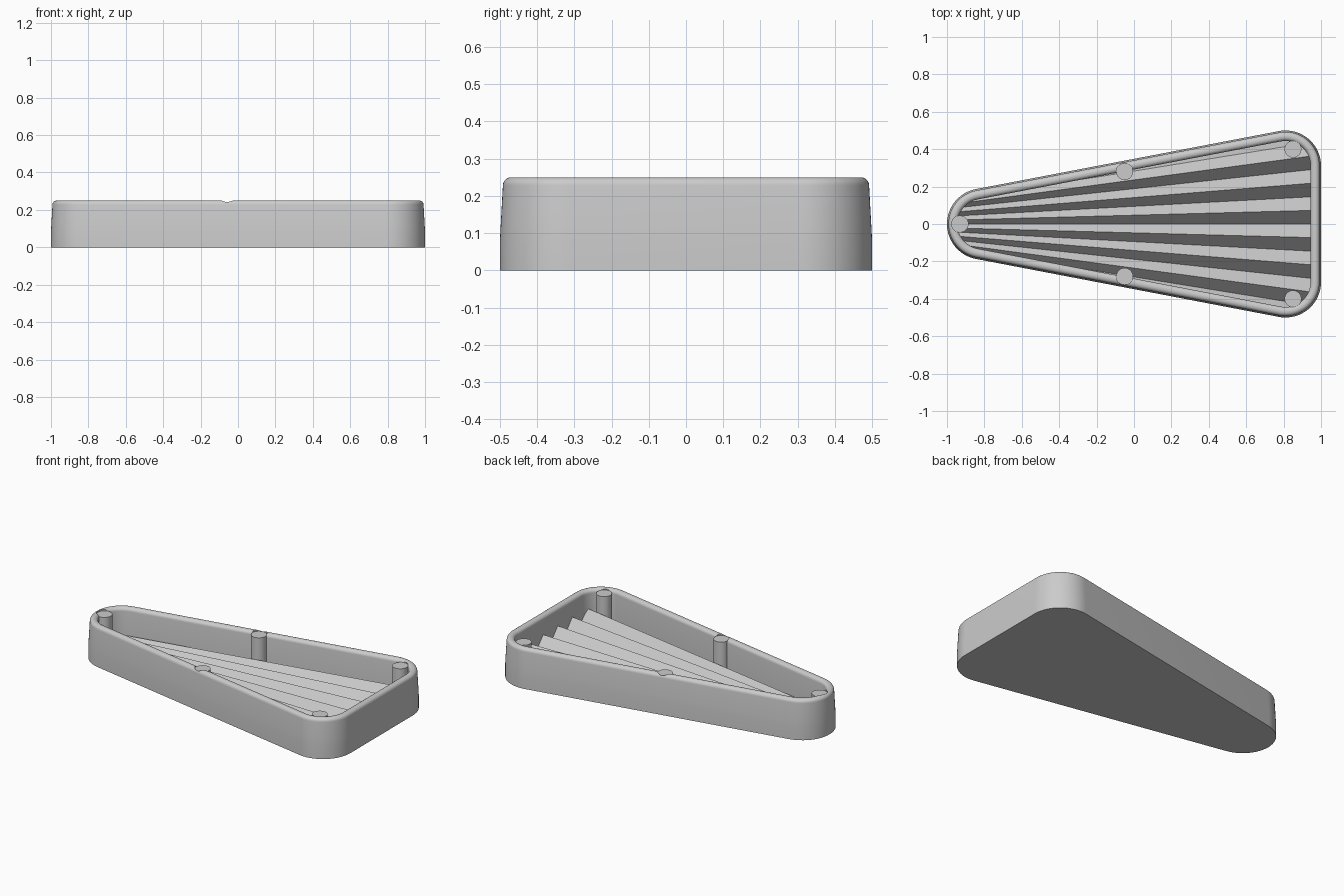
import bpy, bmesh, math
from math import sin, cos, pi

if "Cube" in bpy.data.objects:
    bpy.data.objects.remove(bpy.data.objects["Cube"])

R = 0.19                      # corner radius of the outline
LX, RX, RY = -0.81, 0.81, 0.31
TILT = 90 + math.degrees(math.atan2(RY, RX - LX))
FLOOR = 0.05


def outline(d, z, n=24):
    """Rounded wedge outline, inset by d, at height z."""
    pts = []
    for cx, cy, a, b in ((RX, RY, 0, TILT), (LX, 0, TILT, 360 - TILT),
                         (RX, -RY, 360 - TILT, 360)):
        for i in range(n + 1):
            t = math.radians(a + (b - a) * i / n)
            pts.append((cx + (R - d) * cos(t), cy + (R - d) * sin(t), z))
    return pts


def loft(name, rings):
    """Skin closed rings and cap both ends."""
    bm = bmesh.new()
    loops = [[bm.verts.new(p) for p in ring] for ring in rings]
    for a, b in zip(loops, loops[1:]):
        for i in range(len(a)):
            j = (i + 1) % len(a)
            bm.faces.new((a[i], a[j], b[j], b[i]))
    bm.faces.new(loops[0][::-1])
    bm.faces.new(loops[-1])
    bmesh.ops.recalc_face_normals(bm, faces=bm.faces)
    me = bpy.data.meshes.new(name)
    bm.to_mesh(me)
    bm.free()
    ob = bpy.data.objects.new(name, me)
    bpy.context.collection.objects.link(ob)
    return ob


def activate(ob):
    bpy.ops.object.select_all(action='DESELECT')
    ob.select_set(True)
    bpy.context.view_layer.objects.active = ob


def smooth(ob):
    activate(ob)
    bpy.ops.object.shade_smooth_by_angle(angle=math.radians(30))


def boolean(ob, cutter, op):
    """Apply a boolean and remove its cutter."""
    cutter.hide_render = True
    mod = ob.modifiers.new(op, 'BOOLEAN')
    mod.operation, mod.object, mod.solver = op, cutter, 'EXACT'
    activate(ob)
    bpy.ops.object.modifier_apply(modifier=mod.name)
    bpy.data.objects.remove(cutter)


def cylinder(name, x, y, z0, z1, r=0.045):
    circle = [(x + r * cos(2 * pi * i / 48), y + r * sin(2 * pi * i / 48)) for i in range(48)]
    return loft(name, [[(px, py, z) for px, py in circle] for z in (z0, z1)])


# Tray: tapered wall with a rounded rim and recessed floor
f = 0.022
profile = [(0, 0), (0, 0.08), (0.002, 0.12)]
profile += [(0.008 + f - f * cos(a), 0.25 - f + f * sin(a))
            for a in [pi / 2 * i / 6 for i in range(7)]]
profile += [(0.056 - f + f * sin(a), 0.25 - f + f * cos(a))
            for a in [pi / 2 * i / 6 for i in range(7)]]
profile += [(0.056, FLOOR)]
tray = loft("tray", [outline(d, z) for d, z in profile])

# Posts, with matching shallow notches in the rim
spots = [(-0.93, 0), (-0.05, 0.28), (-0.05, -0.28), (0.85, 0.40), (0.85, -0.40)]
for i, (x, y) in enumerate(spots):
    boolean(tray, cylinder("notch_cutter", x, y, 0.24, 0.3), 'DIFFERENCE')
    smooth(cylinder(f"post_{i + 1}", x, y, 0.03, 0.24))
smooth(tray)


# Pleated fan: ridges spreading from a point beyond the narrow end
def fan_section(x):
    s = (x + 1.75) / 2.69
    top = [(x, 0.0725 * s * k, FLOOR + (0.085 * s if k % 2 else 0)) for k in range(-6, 7)]
    return top + [(x, 0.435 * s, 0.02), (x, -0.435 * s, 0.02)]


fan = loft("pleated_fan", [fan_section(-1.05), fan_section(1.05)])
boolean(fan, loft("fan_trim", [outline(0.03, -0.1), outline(0.03, 0.3)]), 'INTERSECT')
